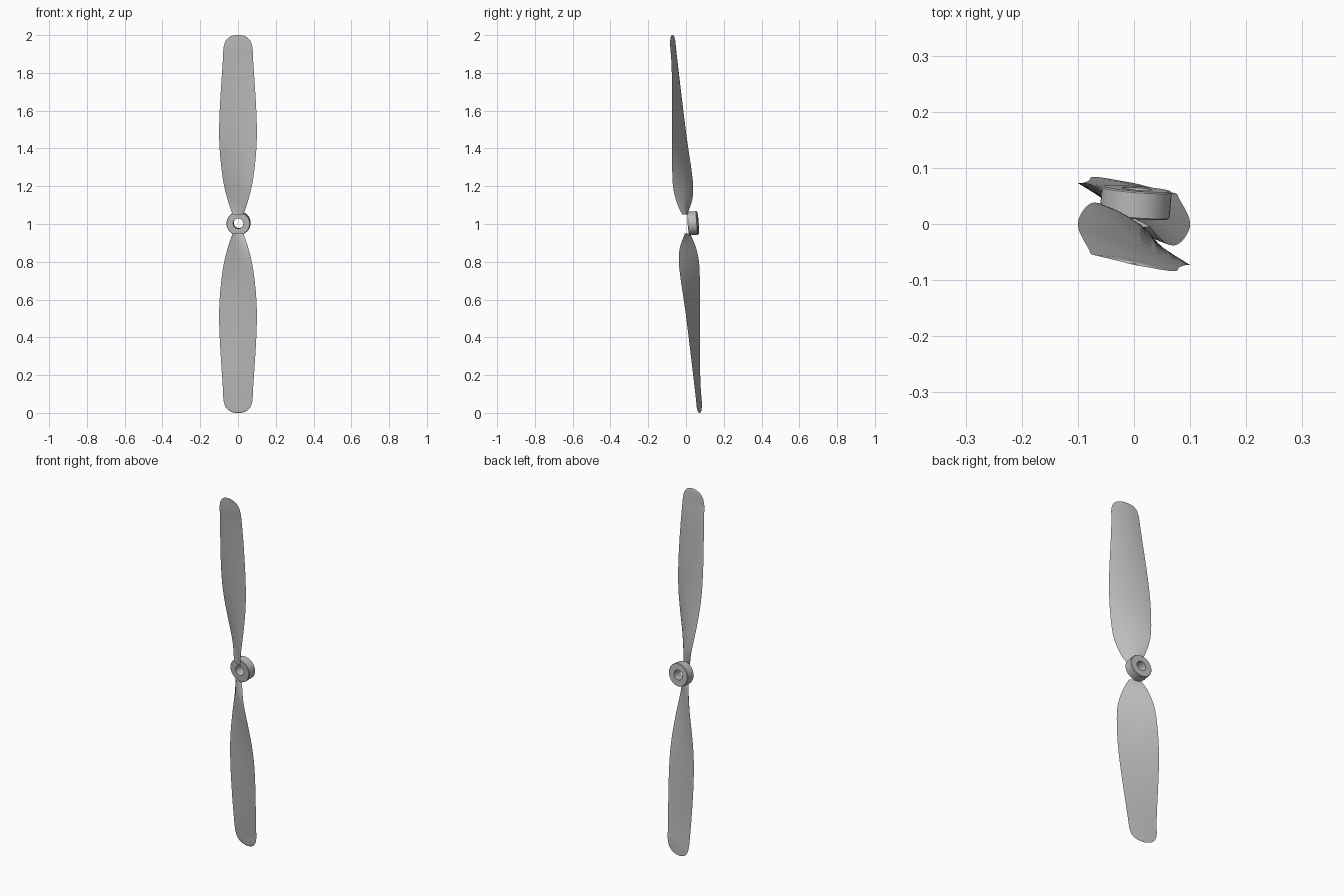
import bpy, bmesh, math
from mathutils import Vector, Matrix

if "Cube" in bpy.data.objects:
    bpy.data.objects.remove(bpy.data.objects["Cube"])

grey = bpy.data.materials.new("plain_grey")
grey.diffuse_color = (0.5, 0.5, 0.5, 1)
grey.use_nodes = True
grey.node_tree.nodes["Principled BSDF"].inputs["Base Color"].default_value = grey.diffuse_color

# blade stations: height, half width, y of left edge, y of right edge, thickness
STATIONS = [
    (1.05, .028, .004, -.020, .012), (1.09, .043, .022, -.040, .013),
    (1.14, .058, .035, -.057, .014), (1.20, .073, .038, -.069, .014),
    (1.28, .086, .030, -.073, .013), (1.38, .096, .015, -.073, .012),
    (1.48, .100, .001, -.073, .011), (1.60, .097, -.014, -.073, .010),
    (1.75, .088, -.032, -.074, .009), (1.87, .080, -.046, -.078, .008),
    (1.93, .077, -.053, -.083, .007), (1.965, .068, -.056, -.084, .006),
    (1.985, .052, -.060, -.082, .005), (1.995, .035, -.064, -.079, .004),
    (2.0, .012, -.070, -.075, .002)]


def refine(rows, steps):
    """Catmull-Rom interpolation between the stations."""
    out = []
    for i in range(len(rows) - 1):
        quad = [rows[max(i - 1, 0)], rows[i], rows[i + 1], rows[min(i + 2, len(rows) - 1)]]
        for k in range(steps):
            t = k / steps
            out.append([0.5 * (2 * b + (c - a) * t + (2 * a - 5 * b + 4 * c - d) * t * t
                               + (3 * b - a - 3 * c + d) * t ** 3) for a, b, c, d in zip(*quad)])
    return out + [list(rows[-1])]


def section(z, w, yl, yr, th, n=10):
    """Thin airfoil: rounded on the back, nearly flat on the front."""
    a, b = Vector((-w, yl, z)), Vector((w, yr, z))
    chord = (b - a).normalized()
    normal = Vector((-chord.y, chord.x, 0))
    ts = [-math.cos(math.pi * i / n) for i in range(n + 1)]
    back = [a.lerp(b, (t + 1) / 2) + normal * th * (1 - t * t) for t in ts]
    front = [a.lerp(b, (t + 1) / 2) - normal * th * .15 * (1 - t * t) for t in ts[1:-1]]
    return back + front[::-1]


def finish(name, bm, angle):
    bmesh.ops.recalc_face_normals(bm, faces=bm.faces)
    me = bpy.data.meshes.new(name)
    bm.to_mesh(me)
    bm.free()
    ob = bpy.data.objects.new(name, me)
    bpy.context.collection.objects.link(ob)
    me.materials.append(grey)
    bpy.ops.object.select_all(action='DESELECT')
    ob.select_set(True)
    bpy.context.view_layer.objects.active = ob
    bpy.ops.object.shade_smooth_by_angle(angle=math.radians(angle))
    return ob


def blade(name, inverted):
    bm = bmesh.new()
    rings = []
    for row in refine(STATIONS, 3):
        pts = section(*row)
        if inverted:  # the lower blade is the upper one reflected through the centre
            pts = [Vector((-p.x, -p.y, 2 - p.z)) for p in pts]
        rings.append([bm.verts.new(p) for p in pts])
    n = len(rings[0])
    for r, s in zip(rings, rings[1:]):
        for i in range(n):
            j = (i + 1) % n
            bm.faces.new((r[i], r[j], s[j], s[i]))
    bm.faces.new(rings[0])
    bm.faces.new(rings[-1])
    finish(name, bm, 40)


blade("upper_blade", False)
blade("lower_blade", True)

# hub ring: closed profile (radius, axial) spun around its axis
PROFILE = [(.027, -.025), (.060, -.025), (.0625, -.0225),
           (.0625, .0225), (.060, .025), (.027, .025)]
SIDES = 32
bm = bmesh.new()
rings = [[bm.verts.new((r * math.cos(2 * math.pi * k / SIDES), h,
                        r * math.sin(2 * math.pi * k / SIDES))) for r, h in PROFILE]
         for k in range(SIDES)]
for k in range(SIDES):
    r, s = rings[k], rings[(k + 1) % SIDES]
    for i in range(len(PROFILE)):
        j = (i + 1) % len(PROFILE)
        bm.faces.new((r[i], r[j], s[j], s[i]))
hub = finish("hub_ring", bm, 30)
hub.matrix_world = (Matrix.Translation((.003, .038, 1.004))
                    @ Matrix.Rotation(math.radians(-4.4), 4, 'Z')
                    @ Matrix.Rotation(math.radians(4.3), 4, 'X'))
